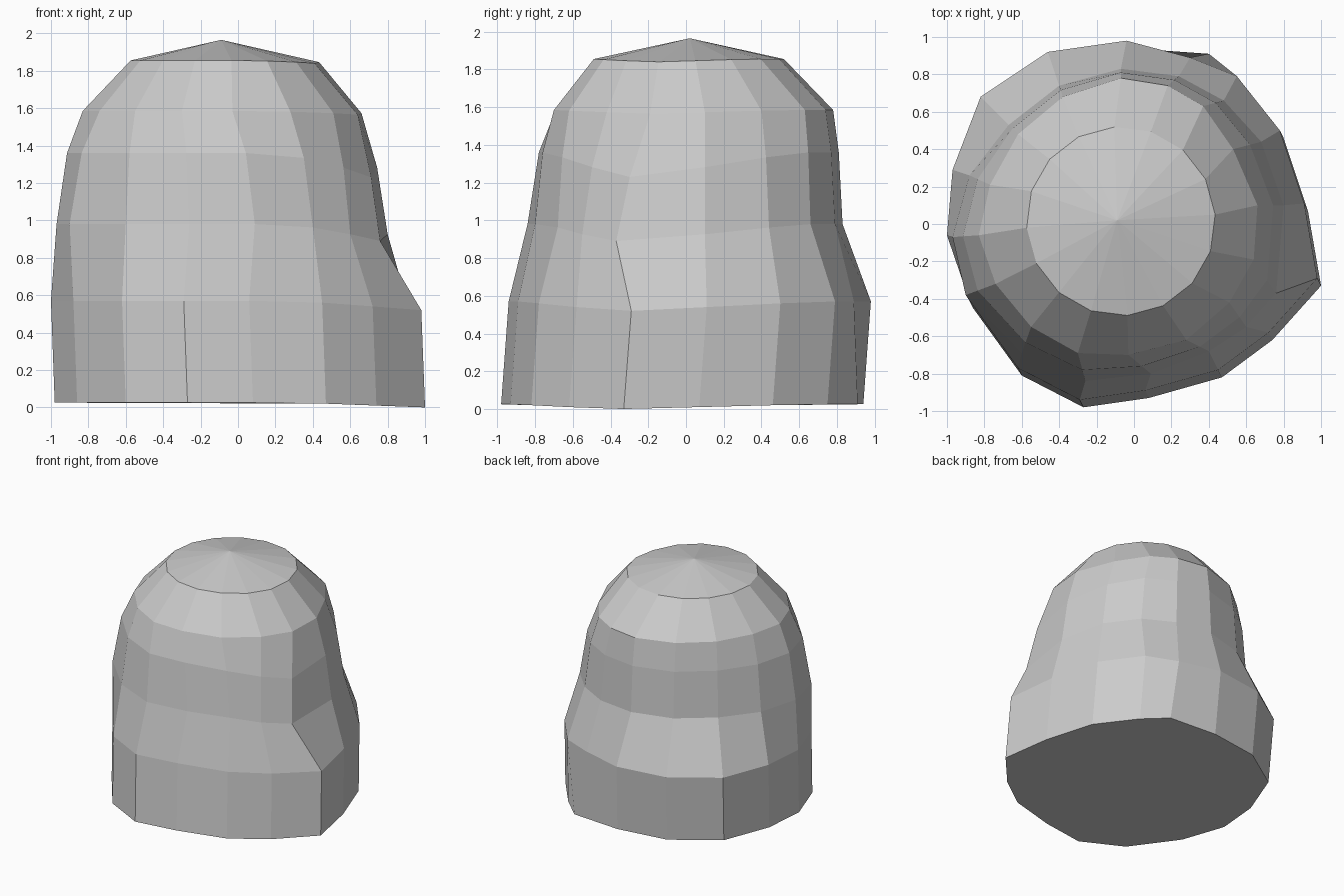
import bpy, bmesh, math
from mathutils import Vector

cube = bpy.data.objects.get("Cube")
if cube:
    bpy.data.objects.remove(cube, do_unlink=True)

SIDES = 16
LOW_CORNER = 5  # corner where the edge loops sag downwards


def outline(*coords):
    """Pair up x, y values, running clockwise from the back."""
    return [Vector(pair) for pair in zip(coords[::2], coords[1::2])]


# Hand-shaped cross-sections
foot = outline(-.02, .94, .4, .91, .57, .75, .8, .46, .93, .07, 1, -.33, .74, -.62, .47, -.82,
               .08, -.93, -.27, -.98, -.6, -.81, -.86, -.45, -.98, -.1, -.95, .25, -.8, .64, -.44, .88)
waist = outline(-.07, .83, .24, .79, .48, .66, .68, .44, .8, .1, .76, -.37, .6, -.55, .4, -.68,
                .09, -.8, -.26, -.84, -.6, -.69, -.9, -.38, -.97, -.07, -.88, .26, -.67, .53, -.4, .74)
shoulder = outline(-.07, .78, .18, .74, .37, .63, .53, .4, .66, .1, .64, -.19, .51, -.42, .28, -.62,
                   -.03, -.7, -.3, -.69, -.55, -.55, -.74, -.32, -.83, -.06, -.77, .21, -.62, .48, -.38, .68)

# Cross-sections derived from the others
hip = [p + Vector((-.02, .04)) for p in foot]
hip[1] = Vector((.3, .89))
chest = [a.lerp(b, .4) for a, b in zip(waist, shoulder)]
crown = []
for i in range(SIDES):
    angle = math.radians(94) - math.tau * i / SIDES
    crown.append(Vector((-.07 + .505 * math.cos(angle), .015 + .505 * math.sin(angle))))

# Each level: section, height, sag at the low corner
levels = [(foot, .025, .025), (hip, .57, .05), (waist, .98, .09),
          (chest, 1.36, .13), (shoulder, 1.585, .02), (crown, 1.855, .015)]

bm = bmesh.new()
rings = []
for section, height, sag in levels:
    ring = []
    for i, p in enumerate(section):
        weight = max(0, 1 - abs(i - LOW_CORNER) / 2.5)
        ring.append(bm.verts.new((p.x, p.y, height - sag * weight)))
    rings.append(ring)

# Side walls, flat underside and shallow pointed cap
apex = bm.verts.new((-.09, .02, 1.965))
for i in range(SIDES):
    j = (i + 1) % SIDES
    for lower, upper in zip(rings, rings[1:]):
        bm.faces.new((lower[i], upper[i], upper[j], lower[j]))
    bm.faces.new((rings[-1][i], apex, rings[-1][j]))
bm.faces.new(rings[0])
bmesh.ops.recalc_face_normals(bm, faces=bm.faces[:])

mesh = bpy.data.meshes.new("boulder")
bm.to_mesh(mesh)
bm.free()
boulder = bpy.data.objects.new("boulder", mesh)
bpy.context.collection.objects.link(boulder)

# Stone colour
stone = bpy.data.materials.new("stone grey")
stone.use_nodes = True
colour = (.6, .6, .6, 1)
stone.diffuse_color = colour
stone.node_tree.nodes["Principled BSDF"].inputs["Base Color"].default_value = colour
mesh.materials.append(stone)
